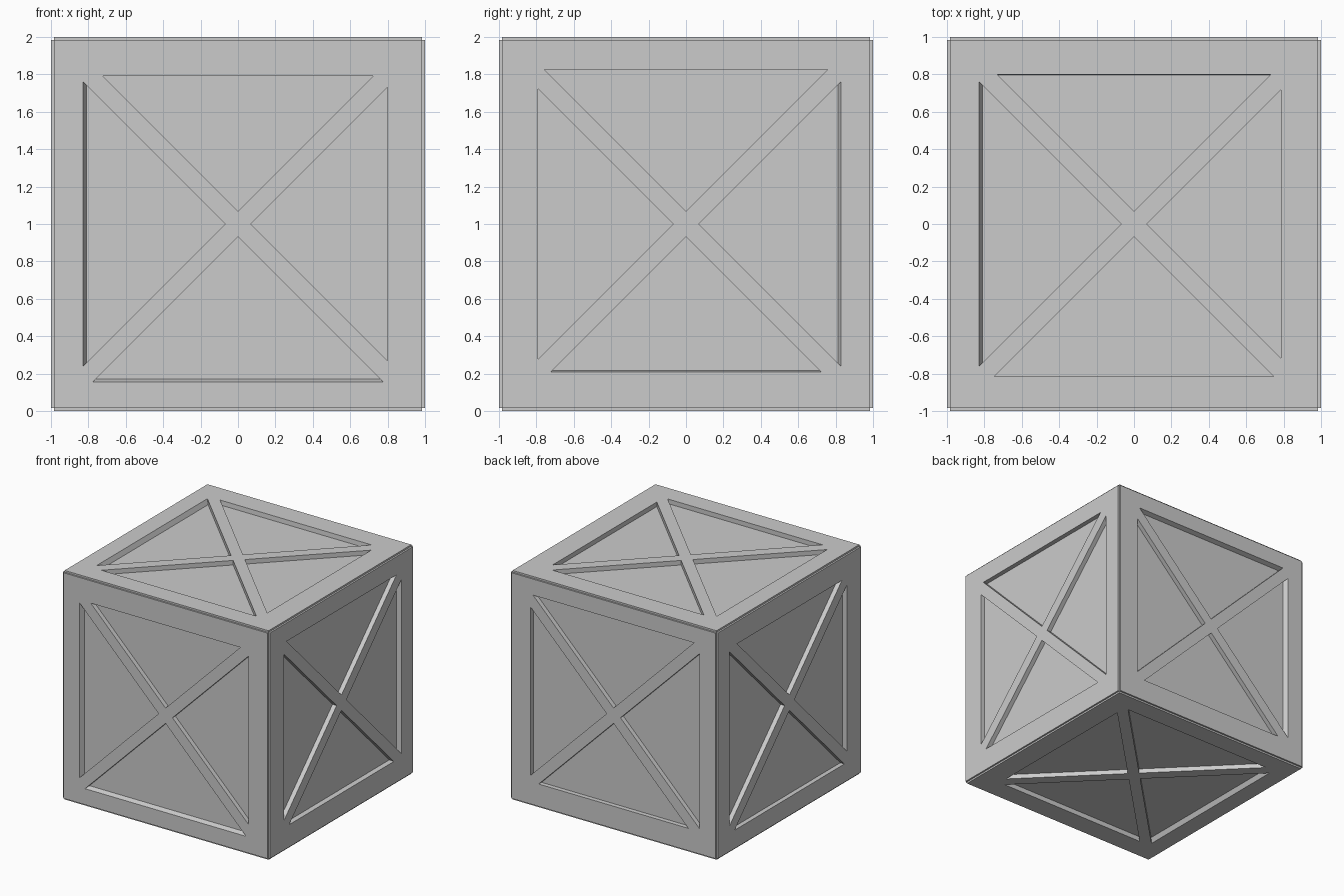
import bpy, bmesh
from math import pi
from mathutils import Matrix

if "Cube" in bpy.data.objects:
    bpy.data.objects.remove(bpy.data.objects["Cube"])

DEPTH = 0.04     # recess depth
NOTCH = 0.015    # small step along the crate edges
GAP = 0.067      # offset of the brace edges from the diagonals
CENTRE = Matrix.Translation((0, 0, 1))


def make_object(name, bm):
    bmesh.ops.recalc_face_normals(bm, faces=bm.faces)
    mesh = bpy.data.meshes.new(name)
    bm.to_mesh(mesh)
    bm.free()
    ob = bpy.data.objects.new(name, mesh)
    bpy.context.collection.objects.link(ob)
    return ob


def box(name, size, matrix):
    bm = bmesh.new()
    bmesh.ops.create_cube(bm, size=1)
    bmesh.ops.scale(bm, vec=size, verts=bm.verts)
    bm.transform(matrix)
    return make_object(name, bm)


def recess_cutter(name, sides, matrix):
    """Four triangular prisms; sides = (distance, wall slope) for right, top, left, bottom."""
    bm = bmesh.new()
    for i, (dist, slope) in enumerate(sides):
        rings = []
        for h in (-DEPTH - 0.005, 0.02):
            d = dist + slope * h / DEPTH
            pts = [(GAP, 0), (d, -(d - GAP)), (d, d - GAP)]
            rings.append([bm.verts.new(matrix @ Matrix.Rotation(i * pi / 2, 4, 'Z')
                          @ Matrix.Translation((x, y, 1 + h)) @ Matrix.Identity(4).to_translation())
                          for x, y in pts])
        a, b = rings
        bm.faces.new(a)
        bm.faces.new(b)
        for k in range(3):
            n = (k + 1) % 3
            bm.faces.new((a[k], a[n], b[n], b[k]))
    return make_object(name, bm)


# Inner core: its faces are the recessed panels
core = 2 * (1 - DEPTH)
box("inner_panels", (core, core, core), CENTRE)

# Opening sizes per face: right, top, left, bottom
front = [(0.80, 0), (0.79, 0), (0.83, 0.02), (0.845, 0.015)]
side = [(0.83, 0.017), (0.825, 0), (0.79, 0), (0.79, 0.006)]
top = [(0.785, 0), (0.80, 0.004), (0.83, 0.02), (0.815, 0)]

# Local face: x right, y up, z outward
to_front = Matrix.Rotation(pi / 2, 4, 'X')
to_side = Matrix.Rotation(pi / 2, 4, 'Z') @ to_front
flip_x = Matrix.Rotation(pi, 4, 'X')
flip_y = Matrix.Rotation(pi, 4, 'Y')

faces = {
    "front": (front, to_front),
    "back": (front, flip_x @ to_front),
    "right": (side, to_side),
    "left": (side, flip_y @ to_side),
    "top": (top, Matrix.Identity(4)),
    "bottom": (top, flip_x),
}

# Frame with crossed braces on each face
for name, (sides, turn) in faces.items():
    m = CENTRE @ turn
    w = 2 * (1 - NOTCH)
    frame = box(name + "_frame", (w, w, DEPTH), m @ Matrix.Translation((0, 0, 1 - DEPTH / 2)))
    cutter = recess_cutter(name + "_cutter", sides, m)
    cutter.hide_render = True
    cutter.hide_set(True)
    mod = frame.modifiers.new("recesses", 'BOOLEAN')
    mod.operation = 'DIFFERENCE'
    mod.solver = 'EXACT'
    mod.object = cutter
